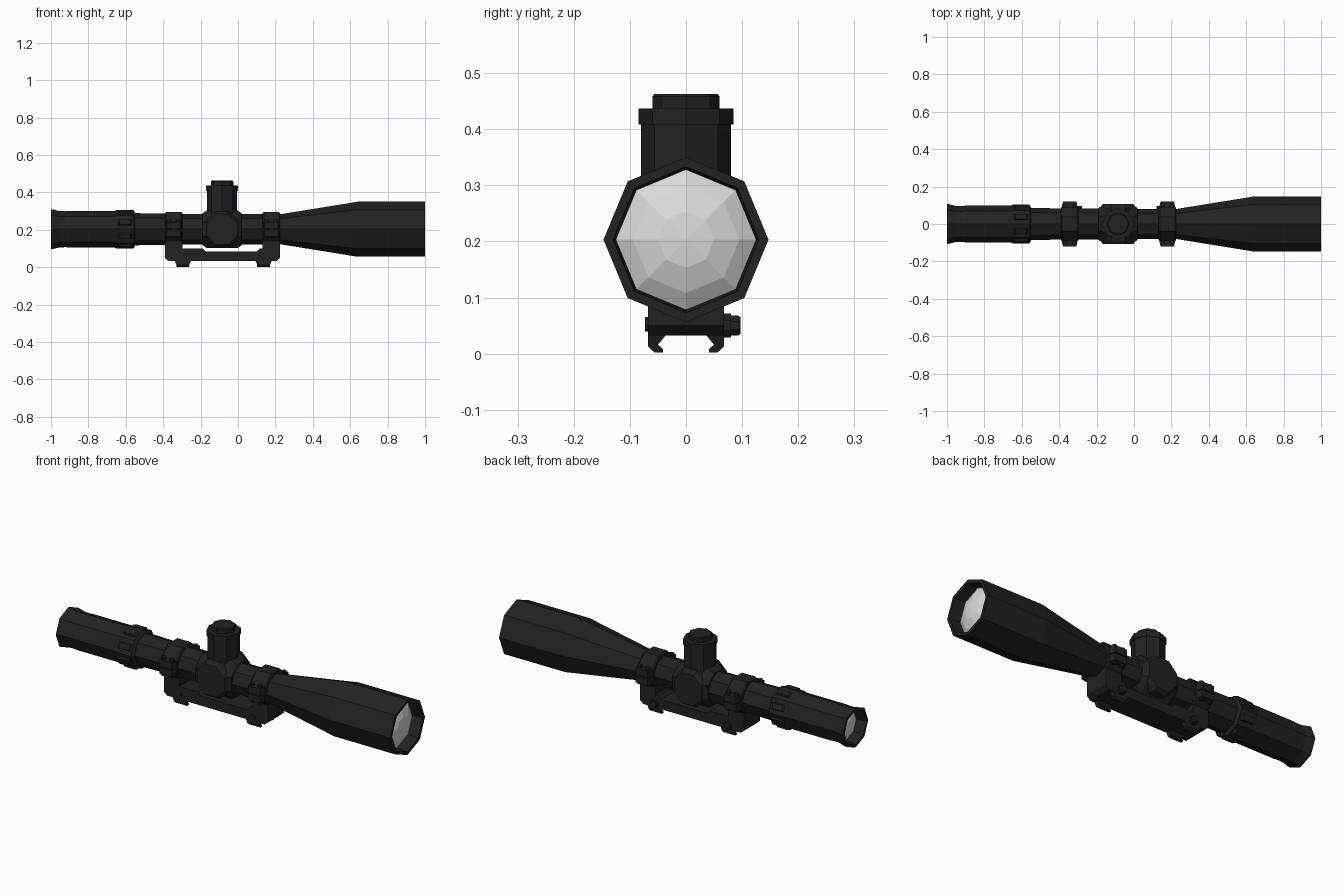
import bpy, bmesh, math
from mathutils import Vector

if "Cube" in bpy.data.objects:
    bpy.data.objects.remove(bpy.data.objects["Cube"])

ZC = 0.203  # height of the optical axis


def material(name, value):
    m = bpy.data.materials.new(name)
    m.diffuse_color = (*value, 1)
    m.use_nodes = True
    m.node_tree.nodes["Principled BSDF"].inputs["Base Color"].default_value = m.diffuse_color
    return m


BLACK = material("matte_black", (0.016, 0.016, 0.016))
GLASS = material("pale_glass", (0.70, 0.70, 0.70))


def finish(name, bm, mat):
    bmesh.ops.recalc_face_normals(bm, faces=bm.faces)
    me = bpy.data.meshes.new(name)
    bm.to_mesh(me)
    bm.free()
    me.materials.append(mat)
    ob = bpy.data.objects.new(name, me)
    bpy.context.collection.objects.link(ob)
    return ob


def lathe(name, profile, axis="X", at=(0, 0, 0), sides=8, phase=0.0, mat=BLACK):
    """Faceted turned part: profile holds (position along axis, radius)."""
    bm = bmesh.new()
    rings = []
    for p, r in profile:
        ring = []
        for i in range(sides):
            a = 2 * math.pi * (i + phase) / sides
            u, v = r * math.cos(a), r * math.sin(a)
            co = {"X": (p, u, v), "Y": (u, p, v), "Z": (u, v, p)}[axis]
            ring.append(bm.verts.new(Vector(co) + Vector(at)))
        rings.append(ring)
    for a, b in zip(rings, rings[1:]):
        for i in range(sides):
            j = (i + 1) % sides
            bm.faces.new((a[i], a[j], b[j], b[i]))
    bm.faces.new(rings[0])
    bm.faces.new(rings[-1])
    return finish(name, bm, mat)


def extrude(name, outline, axis, lo, hi):
    """Prism: outline in (x, z) swept along Y, or in (y, z) swept along X."""
    bm = bmesh.new()
    ends = []
    for d in (lo, hi):
        ends.append([bm.verts.new((u, d, v) if axis == "Y" else (d, u, v))
                     for u, v in outline])
    n = len(outline)
    for i in range(n):
        j = (i + 1) % n
        bm.faces.new((ends[0][i], ends[0][j], ends[1][j], ends[1][i]))
    bm.faces.new(ends[0])
    bm.faces.new(ends[1])
    return finish(name, bm, BLACK)


def lens(name, rings):
    """Domed faceted lens, closed by a fan of facets."""
    return lathe(name, rings, at=(0, 0, ZC), mat=GLASS)


# Main tube with recessed ends
lathe("scope_tube", [
    (-0.95, 0.078), (-1.0, 0.092), (-1.0, 0.107), (-0.985, 0.105),
    (-0.955, 0.097), (-0.92, 0.096), (-0.90, 0.098), (-0.59, 0.098),
    (-0.55, 0.086), (-0.38, 0.083), (0.225, 0.080), (0.64, 0.147),
    (1.0, 0.147), (1.0, 0.130), (0.94, 0.125)], at=(0, 0, ZC))
lens("front_lens", [(0.94, 0.125), (0.959, 0.095), (0.975, 0.05), (0.98, 0.001)])
lens("rear_lens", [(-0.95, 0.078), (-0.962, 0.058), (-0.97, 0.03), (-0.972, 0.001)])

# Zoom ring with raised grips
lathe("zoom_ring", [(-0.66, 0.097), (-0.65, 0.103), (-0.56, 0.103), (-0.55, 0.088)],
      at=(0, 0, ZC))
for i in range(8):
    a = math.pi * (i + 0.5) / 4
    bm = bmesh.new()
    bmesh.ops.create_cube(bm, size=1)
    for v in bm.verts:
        taper = 0.7 if v.co.z > 0 else 1
        v.co = Vector((v.co.x * 0.085 * taper, v.co.y * 0.04 * taper, v.co.z * 0.02))
    ob = finish("zoom_grip", bm, BLACK)
    ob.location = (-0.605, 0.095 * math.sin(a), ZC + 0.095 * math.cos(a))
    ob.rotation_euler.x = -a

# Turret housing and side caps
lathe("turret_housing", [(-0.19, 0.092), (-0.165, 0.11), (-0.005, 0.11), (0.02, 0.092)],
      at=(0, 0, ZC), phase=0.5)
lathe("side_caps", [(-0.108, 0.088), (-0.088, 0.102), (0.088, 0.102), (0.108, 0.088)],
      axis="Y", at=(-0.085, 0, ZC), phase=0.5)

# Top turret
lathe("top_turret", [
    (0.25, 0.08), (0.408, 0.08), (0.408, 0.085), (0.437, 0.085),
    (0.437, 0.06), (0.458, 0.06), (0.463, 0.056)], axis="Z", at=(-0.085, 0, 0))

# Mount base
extrude("mount_base", [
    (-0.39, 0.14), (-0.39, 0.05), (-0.37, 0.032), (0.205, 0.032), (0.225, 0.05),
    (0.225, 0.14), (0.132, 0.14), (0.132, 0.10), (0.115, 0.10), (0.10, 0.083),
    (-0.17, 0.083), (-0.19, 0.10), (-0.298, 0.10), (-0.298, 0.14)],
    "Y", -0.068, 0.068)

for x in (-0.344, 0.178):
    # Tube clamp ring
    lathe("clamp_ring", [(x - 0.046, 0.094), (x - 0.04, 0.099),
                         (x + 0.04, 0.099), (x + 0.046, 0.094)],
          at=(0, 0, ZC), phase=0.5)
    for s in (-1, 1):
        # Side flanges in two halves, with screws
        for z0, z1 in ((0.165, 0.2), (0.206, 0.243)):
            bm = bmesh.new()
            bmesh.ops.create_cube(bm, size=1)
            for v in bm.verts:
                k = 0.072 if v.co.y * s > 0 else 0.094
                v.co = (x + v.co.x * k, s * 0.095 + v.co.y * 0.05,
                        (z0 + z1) / 2 + v.co.z * (z1 - z0))
            finish("clamp_flange", bm, BLACK)
        for dx in (-0.024, 0.024):
            lathe("flange_screw", [(0.155, 0.012), (0.254, 0.012)], axis="Z",
                  at=(x + dx, s * 0.1, 0))

for x in (-0.295, 0.137):
    # Rail claws
    for s in (-1, 1):
        bm_outline = [(0.068, 0.035), (0.068, 0.013), (0.056, 0.002), (0.041, 0.002),
                      (0.041, 0.008), (0.050, 0.016), (0.034, 0.035)]
        claw = extrude("rail_claw", [(s * y, z) for y, z in bm_outline],
                       "X", x - 0.044, x + 0.044)
        for v in claw.data.vertices:
            if v.co.z < 0.02:
                v.co.x = x + (v.co.x - x) * 0.78
    # Cross bolt: nut at the back, small head at the front
    lathe("cross_bolt", [(-0.073, 0.013), (0.06, 0.013)], axis="Y", at=(x, 0, 0.052))
    lathe("bolt_washer", [(0.06, 0.023), (0.08, 0.023)], axis="Y",
          at=(x, 0, 0.05), phase=0.5)
    lathe("bolt_nut", [(0.08, 0.019), (0.093, 0.019), (0.097, 0.016)], axis="Y",
          at=(x, 0, 0.05), phase=0.5)
